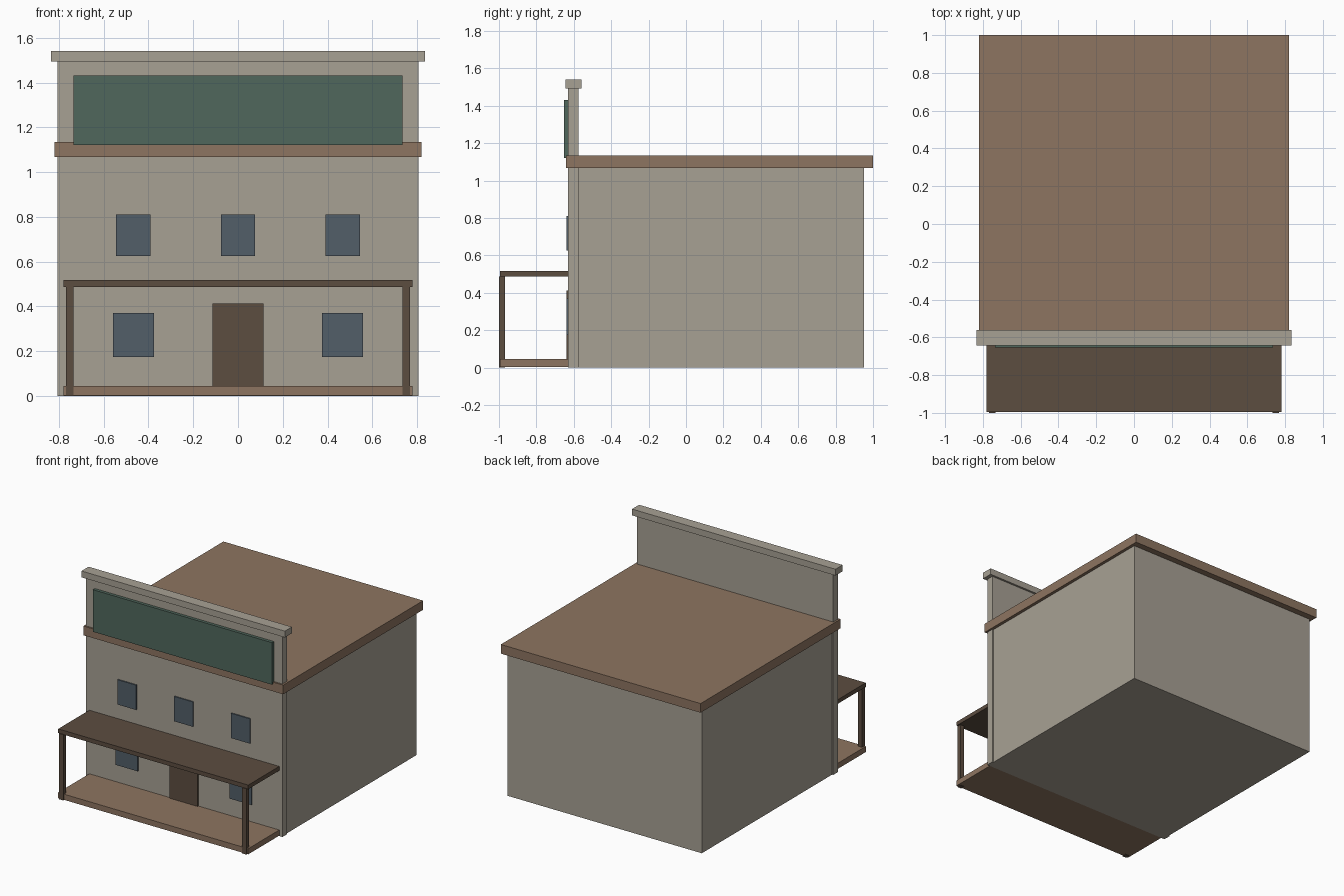
import bpy

cube = bpy.data.objects.get("Cube")
if cube:
    bpy.data.objects.remove(cube, do_unlink=True)


def material(name, r, g, b):
    mat = bpy.data.materials.new(name)
    mat.use_nodes = True
    mat.diffuse_color = (r, g, b, 1)
    mat.node_tree.nodes["Principled BSDF"].inputs["Base Color"].default_value = (r, g, b, 1)
    return mat


plaster = material("pale plaster", 0.39, 0.355, 0.296)
timber = material("brown timber", 0.27, 0.178, 0.119)
dark_wood = material("dark wood", 0.107, 0.074, 0.051)
green = material("sign green", 0.08, 0.136, 0.107)
glass = material("window blue", 0.084, 0.112, 0.138)


def box(name, mat, x, y, z):
    """Box spanning the (low, high) pairs given for each axis."""
    spans = (x, y, z)
    bpy.ops.mesh.primitive_cube_add(size=1, location=[(a + b) / 2 for a, b in spans])
    obj = bpy.context.object
    obj.name = name
    obj.scale = [b - a for a, b in spans]
    bpy.ops.object.transform_apply(location=False, rotation=False, scale=True)
    obj.data.materials.append(mat)
    return obj


def wide(half, centre=0):
    return (centre - half, centre + half)


wall_front = -0.63
pane = (-0.639, wall_front)

# Main building and false front
box("main_building", plaster, wide(0.797), (-0.58, 0.953), (0, 1.07))
box("false_front", plaster, wide(0.806), (wall_front, -0.575), (0, 1.495))
box("parapet_cap", plaster, wide(0.835), (-0.643, -0.56), (1.493, 1.54))
box("roof_slab", timber, wide(0.82), (-0.642, 1.0), (1.067, 1.135))
box("sign_board", green, wide(0.735), (-0.653, wall_front), (1.12, 1.432))

# Door and windows
box("door", dark_wood, wide(0.115), pane, (0.04, 0.412))
for side, cx in (("right", -0.467), ("middle", 0), ("left", 0.467)):
    box("upper_window_" + side, glass, wide(0.077, cx), pane, (0.626, 0.81))
    if cx:
        box("lower_window_" + side, glass, wide(0.091, cx), pane, (0.174, 0.371))

# Porch
porch = (-0.994, wall_front)
box("porch_deck", timber, wide(0.78), porch, (0.003, 0.045))
box("porch_roof", dark_wood, wide(0.78), porch, (0.486, 0.517))
for side, sign in (("right", -1), ("left", 1)):
    box("porch_post_" + side, dark_wood, wide(0.017, sign * 0.751), (-1.0, -0.967), (0, 0.488))
